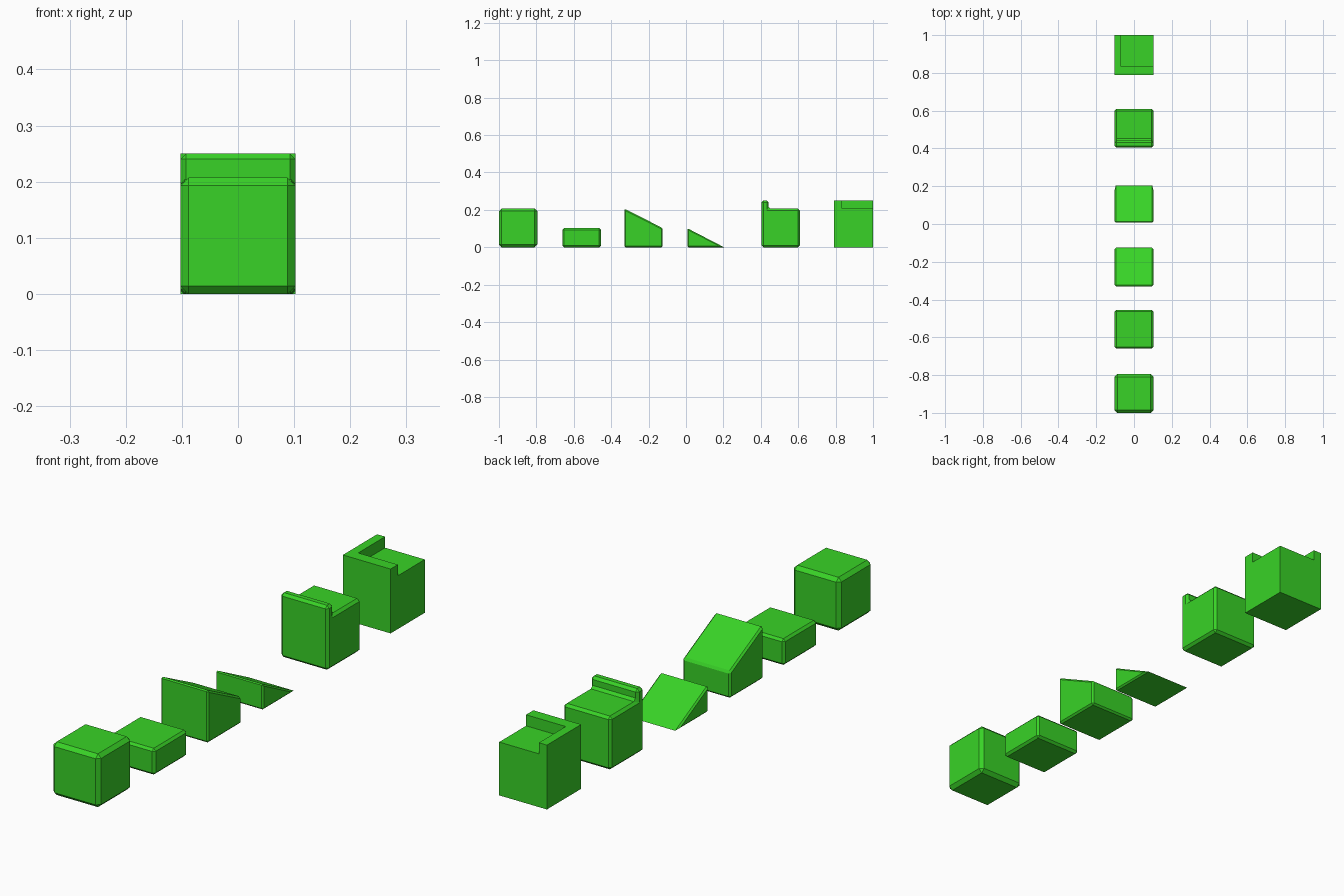
import bpy
import bmesh

if "Cube" in bpy.data.objects:
    bpy.data.objects.remove(bpy.data.objects["Cube"])

HALF = 0.1025   # half width of every block
W = 2 * HALF

green = bpy.data.materials.new("green")
green.diffuse_color = (0.04, 0.65, 0.02, 1)
green.use_nodes = True
green.node_tree.nodes["Principled BSDF"].inputs["Base Color"].default_value = green.diffuse_color


def block(name, y0, profile, bevel=0.0, keep_sharp=None, x0=-HALF, x1=HALF):
    """Extrude a (y, z) side profile across x, then chamfer its edges."""
    bm = bmesh.new()
    face = bm.faces.new([bm.verts.new((x0, y0 + y, z)) for y, z in profile])
    ext = bmesh.ops.extrude_face_region(bm, geom=[face])
    verts = [v for v in ext["geom"] if isinstance(v, bmesh.types.BMVert)]
    bmesh.ops.translate(bm, verts=verts, vec=(x1 - x0, 0, 0))
    bmesh.ops.recalc_face_normals(bm, faces=bm.faces)
    if bevel:
        edges = [e for e in bm.edges if keep_sharp is None
                 or any(v.co.y < y0 + keep_sharp for v in e.verts)]
        bmesh.ops.bevel(bm, geom=edges, offset=bevel, offset_type='OFFSET',
                        segments=1, affect='EDGES', profile=0.5)
    mesh = bpy.data.meshes.new(name)
    bm.to_mesh(mesh)
    bm.free()
    mesh.materials.append(green)
    ob = bpy.data.objects.new(name, mesh)
    bpy.context.collection.objects.link(ob)
    return ob


def rect(depth, z0, z1):
    return [(0, z0), (depth, z0), (depth, z1), (0, z1)]


# Plain blocks
block("full_block", -1.0, rect(W, 0, 0.207), 0.014)
block("half_block", -0.66, rect(W, 0, 0.102), 0.009)

# Sloped blocks
block("upper_slope", -0.33, [(0, 0), (W, 0), (W, 0.103), (0, 0.207)], 0.007)
block("lower_slope", 0.007, [(0, 0), (0.197, 0), (0, 0.102)], 0.006,
      keep_sharp=0.19)

# Block with a raised lip along its front
block("edge_block", 0.404,
      [(0, 0), (W, 0), (W, 0.207), (0.038, 0.207), (0.038, 0.25), (0, 0.25)],
      0.01)

# Block with raised walls on the front and left
corner = block("corner_block", 0.79, rect(0.21, 0, 0.25))
cutter = block("corner_cutter", 0.835, rect(0.3, 0.207, 0.4), x0=-0.068, x1=0.3)
cutter.hide_render = True
cutter.hide_set(True)
cut = corner.modifiers.new("recess", 'BOOLEAN')
cut.operation = 'DIFFERENCE'
cut.solver = 'EXACT'
cut.object = cutter
